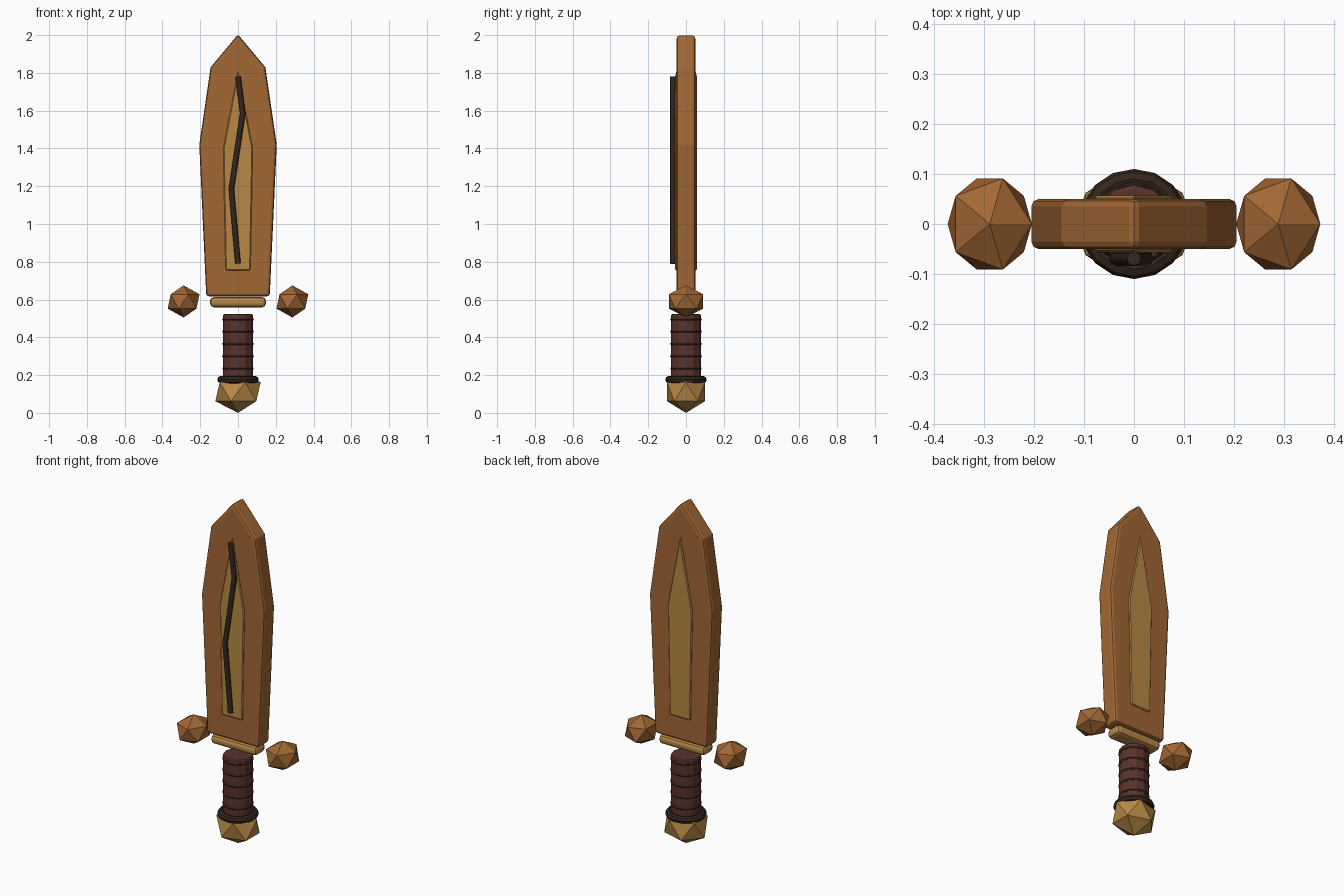
import bpy, bmesh
from math import radians

if "Cube" in bpy.data.objects:
    bpy.data.objects.remove(bpy.data.objects["Cube"])


def material(name, rgb):
    m = bpy.data.materials.new(name)
    m.diffuse_color = (*rgb, 1)
    m.use_nodes = True
    m.node_tree.nodes["Principled BSDF"].inputs["Base Color"].default_value = m.diffuse_color
    return m


WOOD = material("wood", (0.36, 0.135, 0.034))
PALE = material("pale_wood", (0.48, 0.25, 0.06))
GRIP = material("leather", (0.105, 0.032, 0.024))
DARK = material("dark", (0.035, 0.019, 0.011))


def finish(name, mat, bevel=0, segments=2, smooth=False):
    ob = bpy.context.object
    ob.name = name
    ob.data.materials.append(mat)
    if bevel:
        mod = ob.modifiers.new("Bevel", 'BEVEL')
        mod.width, mod.segments = bevel, segments
        mod.limit_method, mod.angle_limit = 'ANGLE', radians(40)
    if smooth:
        bpy.ops.object.shade_smooth_by_angle(angle=radians(40))
    return ob


def slab(name, half, y0, y1, mat, bevel, segments=2):
    """Extrude a left-right symmetric profile given by its right half, tip first."""
    outline = half + [(-x, z) for x, z in reversed(half) if x > 0]
    bm = bmesh.new()
    face = bm.faces.new([bm.verts.new((x, y0, z)) for x, z in outline])
    ext = bmesh.ops.extrude_face_region(bm, geom=[face])
    moved = [v for v in ext["geom"] if isinstance(v, bmesh.types.BMVert)]
    bmesh.ops.translate(bm, verts=moved, vec=(0, y1 - y0, 0))
    bmesh.ops.recalc_face_normals(bm, faces=bm.faces)
    me = bpy.data.meshes.new(name)
    bm.to_mesh(me)
    bm.free()
    ob = bpy.data.objects.new(name, me)
    bpy.context.collection.objects.link(ob)
    bpy.context.view_layer.objects.active = ob
    return finish(name, mat, bevel, segments)


def gem(name, loc, scale, mat):
    bpy.ops.mesh.primitive_ico_sphere_add(subdivisions=1, radius=1, location=loc)
    bpy.context.object.scale = scale
    finish(name, mat)


def ring(name, z, major, minor, sides, tube):
    bpy.ops.mesh.primitive_torus_add(location=(0, 0, z), major_radius=major, minor_radius=minor,
                                     major_segments=sides, minor_segments=tube)
    finish(name, DARK)


# Blade and the raised pale inlay showing on both faces
slab("blade", [(0, 2.004), (0.145, 1.83), (0.205, 1.42), (0.168, 0.617)], -0.05, 0.05, WOOD, 0.015)
slab("blade_inlay", [(0, 1.81), (0.078, 1.40), (0.066, 0.755)], -0.057, 0.057, PALE, 0.005, 1)

# Zigzag crack on the front face
cu = bpy.data.curves.new("crack", 'CURVE')
cu.dimensions = '3D'
cu.bevel_depth, cu.bevel_resolution, cu.use_fill_caps = 0.0145, 2, True
sp = cu.splines.new('POLY')
path = [(0, 1.78), (0.025, 1.585), (-0.035, 1.185), (0, 0.79)]
sp.points.add(len(path) - 1)
for p, (x, z) in zip(sp.points, path):
    p.co = (x, -0.069, z, 1)
crack = bpy.data.objects.new("crack", cu)
bpy.context.collection.objects.link(crack)
cu.materials.append(DARK)

# Collar under the blade
bpy.ops.mesh.primitive_cube_add(size=1, location=(0, 0, 0.586))
bpy.context.object.scale = (0.296, 0.094, 0.054)
bpy.ops.object.transform_apply(location=False, rotation=False, scale=True)
finish("collar", PALE, 0.02, 2)

# Faceted guard knobs
for side, x in (("left", -0.288), ("right", 0.288)):
    gem("guard_knob_" + side, (x, 0, 0.59), (0.094, 0.107, 0.085), WOOD)

# Grip with wrapped cords
bpy.ops.mesh.primitive_cylinder_add(vertices=12, radius=0.08, depth=0.36, location=(0, 0, 0.343))
finish("grip", GRIP, 0.008, 2)
for i in range(5):
    ring(f"grip_cord_{i + 1}", 0.235 + 0.065 * i, 0.075, 0.009, 16, 6)

# Pommel and its ring
ring("pommel_ring", 0.176, 0.09, 0.02, 16, 8)
gem("pommel", (0, 0, 0.112), (0.134, 0.118, 0.112), PALE)
